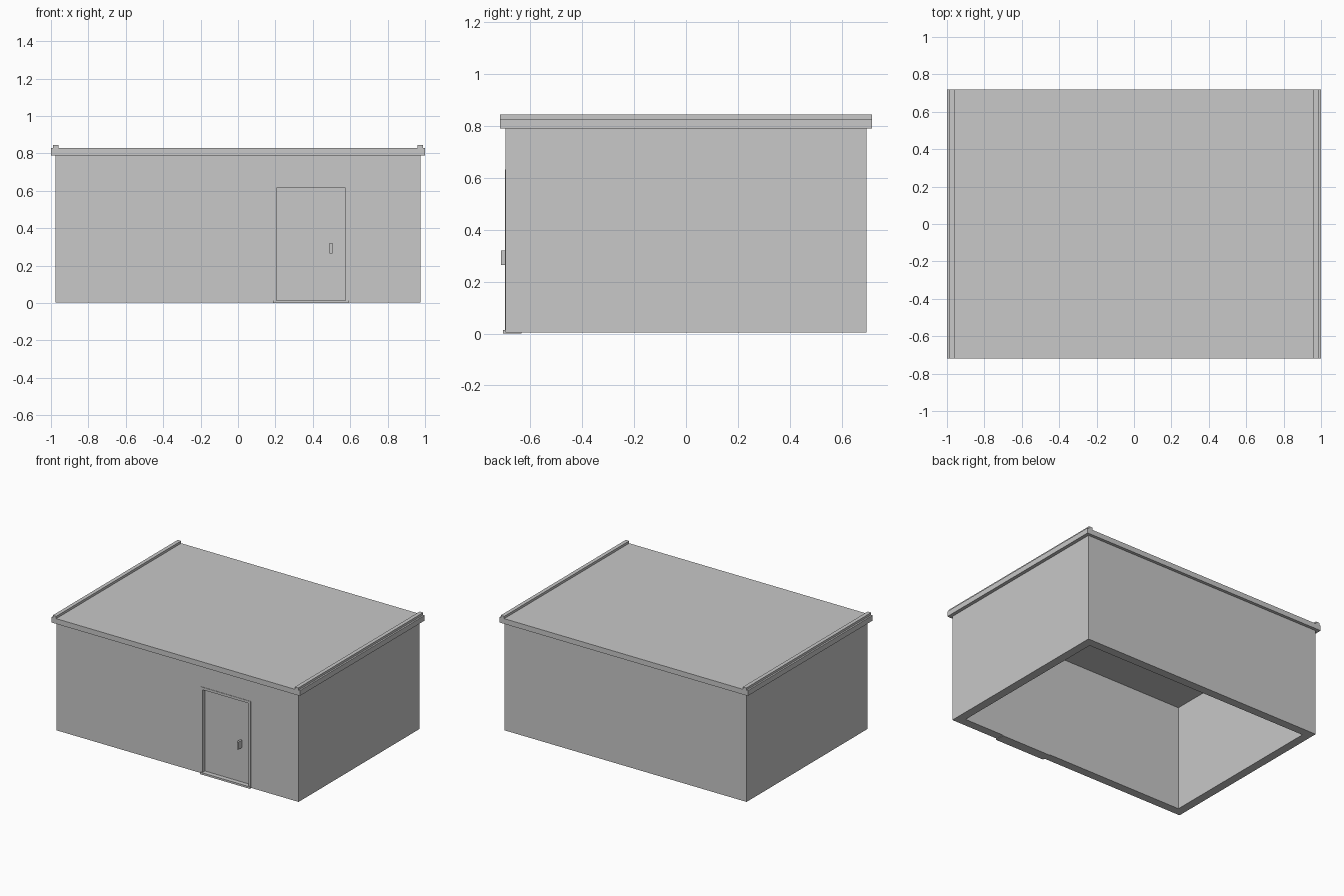
import bpy, bmesh

if "Cube" in bpy.data.objects:
    bpy.data.objects.remove(bpy.data.objects["Cube"])

grey = bpy.data.materials.new("plain grey")
grey.diffuse_color = (0.58, 0.58, 0.58, 1)
grey.use_nodes = True
grey.node_tree.nodes["Principled BSDF"].inputs["Base Color"].default_value = grey.diffuse_color


def finish(name, bm):
    bmesh.ops.recalc_face_normals(bm, faces=bm.faces)
    mesh = bpy.data.meshes.new(name)
    bm.to_mesh(mesh)
    bm.free()
    mesh.materials.append(grey)
    ob = bpy.data.objects.new(name, mesh)
    bpy.context.collection.objects.link(ob)
    return ob


def prism(name, pts, y0, y1):
    """Extrude an x-z outline from y0 to y1."""
    bm = bmesh.new()
    face = bm.faces.new([bm.verts.new((x, y0, z)) for x, z in pts])
    ext = bmesh.ops.extrude_face_region(bm, geom=[face])
    verts = [v for v in ext["geom"] if isinstance(v, bmesh.types.BMVert)]
    bmesh.ops.translate(bm, verts=verts, vec=(0, y1 - y0, 0))
    return finish(name, bm)


def box(name, x0, x1, y0, y1, z0, z1):
    return prism(name, [(x0, z0), (x1, z0), (x1, z1), (x0, z1)], y0, y1)


def arch(x0, x1, z0, z1, a, b, top):
    """Rectangle with a door-shaped notch open at the bottom."""
    return [(x0, z0), (a, z0), (a, top), (b, top), (b, z0),
            (x1, z0), (x1, z1), (x0, z1)]


W, D, H, T, BASE = 0.975, 0.696, 0.79, 0.062, 0.004
DL, DR, DT = 0.205, 0.574, 0.615   # door opening

# Walls, open underneath
prism("front_wall", arch(-W, W, BASE, H, DL, DR, DT), -D, -D + T)
box("back_wall", -W, W, D - T, D, BASE, H)
for side, s in (("left", -1), ("right", 1)):
    x0, x1 = sorted((s * W, s * (W - T)))
    box(side + "_wall", x0, x1, -D + T, D - T, BASE, H)

# Flat roof with a raised strip along each side
box("roof_slab", -1, 1, -0.718, 0.718, H, 0.828)
box("ceiling", -W + T, W - T, -D + T, D - T, 0.77, H)
for side, s in (("left", -1), ("right", 1)):
    x0, x1 = sorted((s * 0.96, s * 0.988))
    box(side + "_roof_strip", x0, x1, -0.718, 0.718, 0.828, 0.845)

# Recessed door with thin trim, sill and handle
prism("door_trim", arch(0.188, 0.591, BASE, 0.633, DL, DR, DT), -D - 0.003, -D)
box("door", DL, DR, -0.672, -D + T, 0.012, DT)
box("door_sill", 0.188, 0.591, -0.706, -D + T, 0, 0.014)
box("door_handle", 0.49, 0.504, -0.714, -0.672, 0.265, 0.32)
